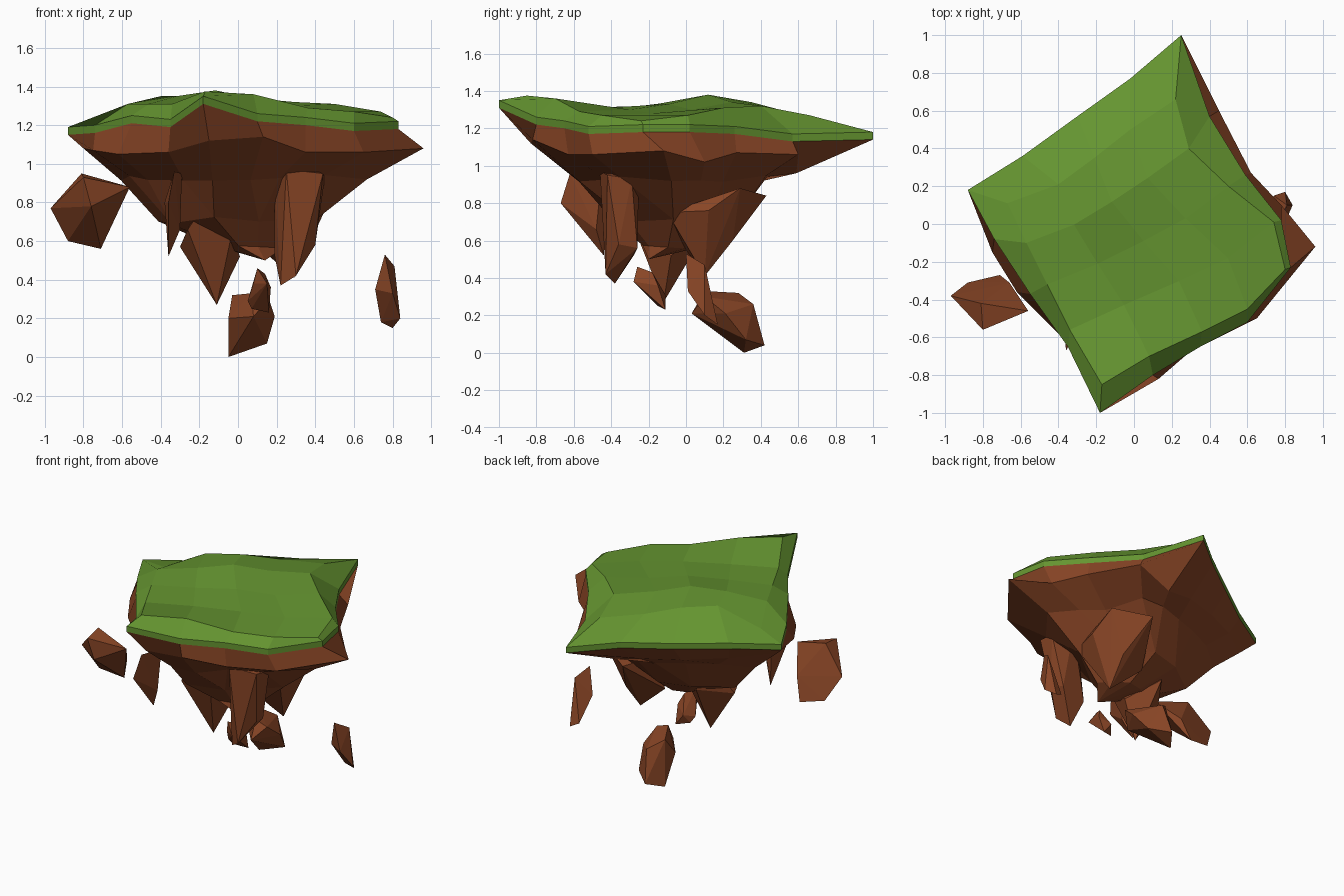
import bpy, bmesh, random
from mathutils import Vector

random.seed(4)
if "Cube" in bpy.data.objects:
    bpy.data.objects.remove(bpy.data.objects["Cube"])


def material(name, rgb):
    m = bpy.data.materials.new(name)
    m.use_nodes = True
    m.diffuse_color = (*rgb, 1)
    m.node_tree.nodes["Principled BSDF"].inputs["Base Color"].default_value = (*rgb, 1)
    return m


GRASS = material("grass green", (0.13, 0.30, 0.03))
EARTH = material("earth brown", (0.25, 0.06, 0.019))


def finish(bm, name, mat):
    bmesh.ops.recalc_face_normals(bm, faces=bm.faces)
    mesh = bpy.data.meshes.new(name)
    bm.to_mesh(mesh)
    bm.free()
    mesh.materials.append(mat)
    bpy.context.collection.objects.link(bpy.data.objects.new(name, mesh))


def add_ring(bm, points):
    return [bm.verts.new(p) for p in points]


def bridge(bm, a, b):
    """Join two closed rings; b may have half as many points as a."""
    n, step = len(a), len(a) // len(b)
    for i in range(n):
        j = (i + 1) % n
        lower = [b[(j + step - 1) // step % len(b)], b[(i + step - 1) // step % len(b)]]
        if lower[0] == lower[1]:
            lower.pop()
        bm.faces.new([a[i], a[j]] + lower)


def hull(name, points):
    """Faceted stone wrapped around a few points."""
    bm = bmesh.new()
    verts = add_ring(bm, points)
    out = bmesh.ops.convex_hull(bm, input=verts)
    loose = set(out["geom_interior"]) | set(out["geom_unused"])
    bmesh.ops.delete(bm, geom=[v for v in loose if isinstance(v, bmesh.types.BMVert)], context="VERTS")
    finish(bm, name, EARTH)


# Island edge: front, right, back and left corners with four steps between
RIM = [Vector(p) for p in (
    (-.18, -1, 1.31), (.1, -.8, 1.22), (.35, -.65, 1.2), (.6, -.52, 1.17),
    (.83, -.23, 1.18), (.78, .02, 1.18), (.59, .26, 1.17), (.4, .57, 1.13),
    (.25, 1, 1.14), (-.02, .77, 1.16), (-.3, .57, 1.15), (-.59, .36, 1.15),
    (-.88, .18, 1.15), (-.74, -.08, 1.16), (-.55, -.37, 1.21), (-.35, -.65, 1.19))]

# Inner shoulder of the turf
SHOULDER = [Vector(p) for p in (
    (-.17, -.85, 1.375), (.08, -.7, 1.36), (.36, -.57, 1.29), (.6, -.45, 1.27),
    (.8, -.24, 1.24), (.74, .01, 1.27), (.5, .2, 1.31), (.29, .4, 1.32),
    (.22, .66, 1.27), (-.02, .5, 1.3), (-.21, .35, 1.34), (-.4, .21, 1.35),
    (-.67, .11, 1.22), (-.57, -.1, 1.31), (-.46, -.32, 1.31), (-.34, -.56, 1.31))]

# Turf: thick lip, shoulder, and an uneven meadow filling the middle
bm = bmesh.new()
base = add_ring(bm, RIM)
lip = add_ring(bm, [p + Vector((0, 0, .04)) for p in RIM])
crest = add_ring(bm, SHOULDER)
bridge(bm, base, lip)
bridge(bm, lip, crest)
bm.faces.new(base)
N = 4
MEADOW = ((1.31, 1.3, 1.28), (1.32, 1.33, 1.3), (1.35, 1.38, 1.34))


def meadow_point(i, j):
    if j == 0:
        return crest[i]
    if i == N:
        return crest[N + j]
    if j == N:
        return crest[3 * N - i]
    if i == 0:
        return crest[-j]
    u, v, S = i / N, j / N, SHOULDER
    p = (S[i] * (1 - v) + S[3 * N - i] * v + S[-j] * (1 - u) + S[N + j] * u
         - S[0] * (1 - u) * (1 - v) - S[N] * u * (1 - v)
         - S[2 * N] * u * v - S[3 * N] * (1 - u) * v)
    return bm.verts.new((p.x, p.y, MEADOW[j - 1][i - 1]))


grid = [[meadow_point(i, j) for i in range(N + 1)] for j in range(N + 1)]
for j in range(N):
    for i in range(N):
        bm.faces.new((grid[j][i], grid[j][i + 1], grid[j + 1][i + 1], grid[j + 1][i]))
finish(bm, "grass_top", GRASS)

# Earth body: ledge below the turf, tapering in broken rings to a low point
LEDGE = [Vector(p) for p in (
    (-.15, -.83, 1.12), (.13, -.82, 1.14), (.35, -.63, 1.06), (.65, -.5, 1.06),
    (.96, -.12, 1.08), (.78, .1, 1.02), (.62, .27, 1.07), (.45, .6, 1.06),
    (.2, .59, .96), (-.02, .55, 1.0), (-.28, .45, 1.02), (-.55, .3, 1.05),
    (-.8, .1, 1.08), (-.75, -.15, 1.07), (-.62, -.36, 1.05), (-.36, -.62, 1.06))]


def taper(points, centre, scale, height, rough):
    ring = []
    for p in points:
        q = Vector(centre).lerp(p, scale + random.uniform(-rough, rough))
        ring.append((q.x, q.y, height + random.uniform(-rough, rough)))
    return ring


bm = bmesh.new()
rings = [add_ring(bm, r) for r in (
    RIM, LEDGE, taper(LEDGE, (-.09, .03, 0), .71, .93, .02),
    taper(LEDGE[::2], (-.1, -.02, 0), .46, .71, .02),
    taper(LEDGE[::2], (.04, -.09, 0), .21, .57, .02))]
for a, b in zip(rings, rings[1:]):
    bridge(bm, a, b)
bm.faces.new(rings[0])
low_point = bm.verts.new((.14, -.2, .5))
for i, v in enumerate(rings[-1]):
    bm.faces.new((v, rings[-1][i - 1], low_point))
finish(bm, "earth_body", EARTH)

# Hanging spurs
hull("main_spur", (
    (-.11, -.12, .27), (-.3, -.12, .57), (.01, -.08, .52), (-.03, -.27, .65),
    (-.26, -.27, .66), (-.15, .1, .64), (-.14, -.34, .84), (-.2, 0, .8)))
hull("back_spur", (
    (.29, .1, .41), (.3, .25, .6), (.45, .12, .76), (.2, .43, .84), (.06, .15, .61),
    (.43, .29, .88), (.18, 0, .55), (.4, -.1, .75), (.1, .2, .85)))
hull("front_spur", (
    (.25, -.46, .97), (.3, -.25, 1), (.44, -.42, .95), (.45, -.29, .93), (.19, -.33, .9),
    (.4, -.36, .58), (.38, -.26, .56), (.3, -.43, .42), (.22, -.38, .37), (.19, -.28, .52)))
hull("left_spur", (
    (-.33, -.62, .96), (-.29, -.45, .95), (-.36, -.67, .8), (-.36, -.44, .52),
    (-.3, -.48, .66), (-.38, -.42, .8)))

# Loose stones floating around the island
hull("left_boulder", (
    (-.97, -.38, .77), (-.81, -.42, .95), (-.8, -.56, .93), (-.56, -.46, .88),
    (-.71, -.27, .56), (-.88, -.31, .6), (-.76, -.54, .78), (-.66, -.31, .72)))
hull("low_boulder", (
    (-.05, .31, 0), (.03, .42, .04), (.15, .32, .07), (.19, .21, .21), (-.05, .19, .2),
    (.07, .1, .33), (-.03, .28, .32), (.16, .1, .3), (.08, .03, .21), (.06, .36, .26)))
hull("right_stone", (
    (.76, 0, .53), (.81, .1, .47), (.71, .04, .35), (.74, .15, .18), (.8, .17, .15),
    (.84, .1, .2), (.8, .01, .33)))
hull("small_stone", (
    (.1, -.26, .46), (.15, -.28, .38), (.05, -.18, .29), (.08, -.24, .38), (.07, -.15, .25),
    (.16, -.11, .23), (.17, -.15, .36), (.14, -.18, .43), (.1, -.11, .31)))
